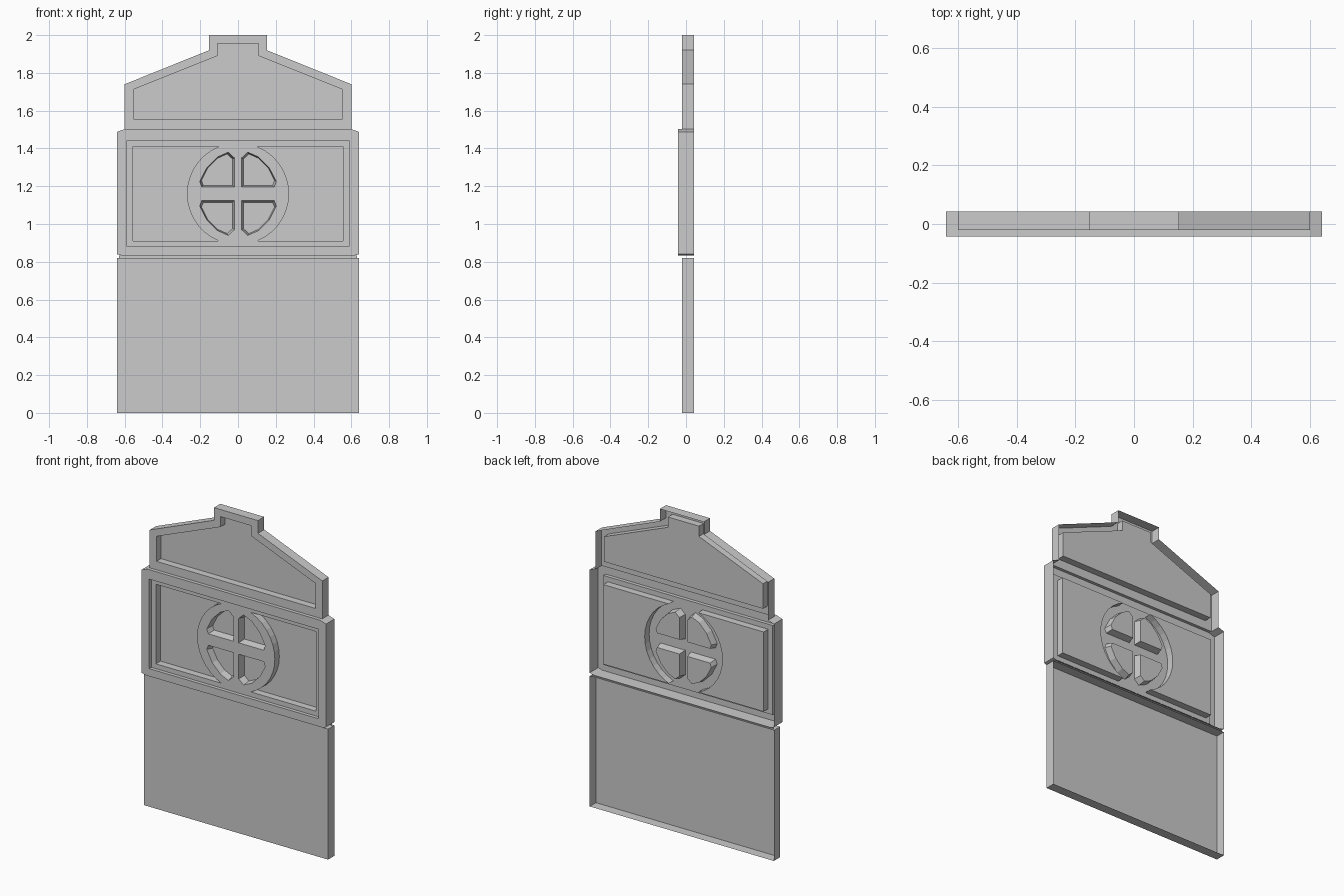
import bpy, bmesh, math

if "Cube" in bpy.data.objects:
    bpy.data.objects.remove(bpy.data.objects["Cube"])

FRONT, FACE, SUNK, BACK = -0.042, -0.02, 0.025, 0.042
CZ = 1.16  # rosette centre height


def loop(bm, pts, y):
    return [bm.verts.new((x, y, z)) for x, z in pts]


def wall(bm, a, b, closed=True):
    n = len(a)
    for i in range(n if closed else n - 1):
        j = (i + 1) % n
        bm.faces.new((a[i], a[j], b[j], b[i]))


def fill(bm, *loops):
    """Fill the first loop, leaving the others as openings."""
    edges = []
    for vs in loops:
        for i, v in enumerate(vs):
            w = vs[(i + 1) % len(vs)]
            edges.append(bm.edges.get((v, w)) or bm.edges.new((v, w)))
    bmesh.ops.triangle_fill(bm, edges=edges, use_beauty=True, normal=(0, -1, 0))


def pocket(bm, pts, y0, y1, inset=1.0):
    """Sunken closed recess; returns its rim."""
    cx = sum(p[0] for p in pts) / len(pts)
    cz = sum(p[1] for p in pts) / len(pts)
    rim = loop(bm, pts, y0)
    floor = loop(bm, [(cx + (x - cx) * inset, cz + (z - cz) * inset) for x, z in pts], y1)
    wall(bm, rim, floor)
    fill(bm, floor)
    return rim


def rect(w, z0, z1):
    return [(-w, z0), (w, z0), (w, z1), (-w, z1)]


def mirror_x(pts):
    return pts + [(-x, z) for x, z in reversed(pts)]


def finish(bm, name):
    bmesh.ops.recalc_face_normals(bm, faces=bm.faces)
    if sum(f.normal.y * f.calc_area() for f in bm.faces) > 0:
        bmesh.ops.reverse_faces(bm, faces=bm.faces)
    me = bpy.data.meshes.new(name)
    bm.to_mesh(me)
    bm.free()
    ob = bpy.data.objects.new(name, me)
    bpy.context.collection.objects.link(ob)


# Plain lower panel, open at the back
bm = bmesh.new()
front = loop(bm, rect(0.64, 0, 0.82), FACE)
wall(bm, front, loop(bm, rect(0.64, 0, 0.82), BACK))
fill(bm, front)
finish(bm, "lower_panel")

# Narrow strip at the bottom of the groove
bm = bmesh.new()
bm.faces.new(loop(bm, rect(0.63, 0.82, 0.832), 0.032))
finish(bm, "groove_strip")

# Gabled top panel with a sunken field
bm = bmesh.new()
outline = mirror_x([(0.6, 1.5), (0.6, 1.74), (0.153, 1.92), (0.153, 2.0)])
field = mirror_x([(0.553, 1.555), (0.553, 1.712), (0.108, 1.89), (0.108, 1.955)])
front = loop(bm, outline, FACE)
wall(bm, front, loop(bm, outline, BACK), closed=False)
fill(bm, front, pocket(bm, field, FACE, SUNK))
finish(bm, "gable_panel")

# Middle panel: outer shell with chamfered corners
bm = bmesh.new()
outline = [(-0.6, 1.502), (-0.64, 1.488), (-0.64, 0.84), (-0.61, 0.832),
           (0.61, 0.832), (0.64, 0.84), (0.64, 1.488), (0.6, 1.502)]
front = loop(bm, outline, FRONT)
wall(bm, front, loop(bm, outline, BACK), closed=False)
step = loop(bm, [outline[0], outline[-1]], FACE)
bm.faces.new((front[0], front[-1], step[1], step[0]))
# frame step down to the ledge
rim = loop(bm, rect(0.588, 0.88, 1.442), FRONT)
ledge = loop(bm, rect(0.588, 0.88, 1.442), FACE)
wall(bm, rim, ledge)
fill(bm, front, rim)
# side fields cut by the round rosette
R, H = 0.27, 0.25
a0 = math.asin(H / R)
arc = [(R * math.cos(a0 - 2 * a0 * i / 14), CZ + R * math.sin(a0 - 2 * a0 * i / 14))
       for i in range(15)]
side = arc + [(0.557, CZ - H), (0.557, CZ + H)]
openings = [pocket(bm, [(s * x, z) for x, z in side], FACE, SUNK) for s in (1, -1)]
# four tapered quarter windows
pane = [(0.019, 0.036), (0.019, 0.19), (0.052, 0.22), (0.108, 0.195),
        (0.165, 0.138), (0.203, 0.065), (0.192, 0.036)]
for sx in (1, -1):
    for sz in (1, -1):
        openings.append(pocket(bm, [(sx * x, CZ + sz * z) for x, z in pane],
                               FACE, SUNK, 0.9))
fill(bm, ledge, *openings)
finish(bm, "window_panel")
